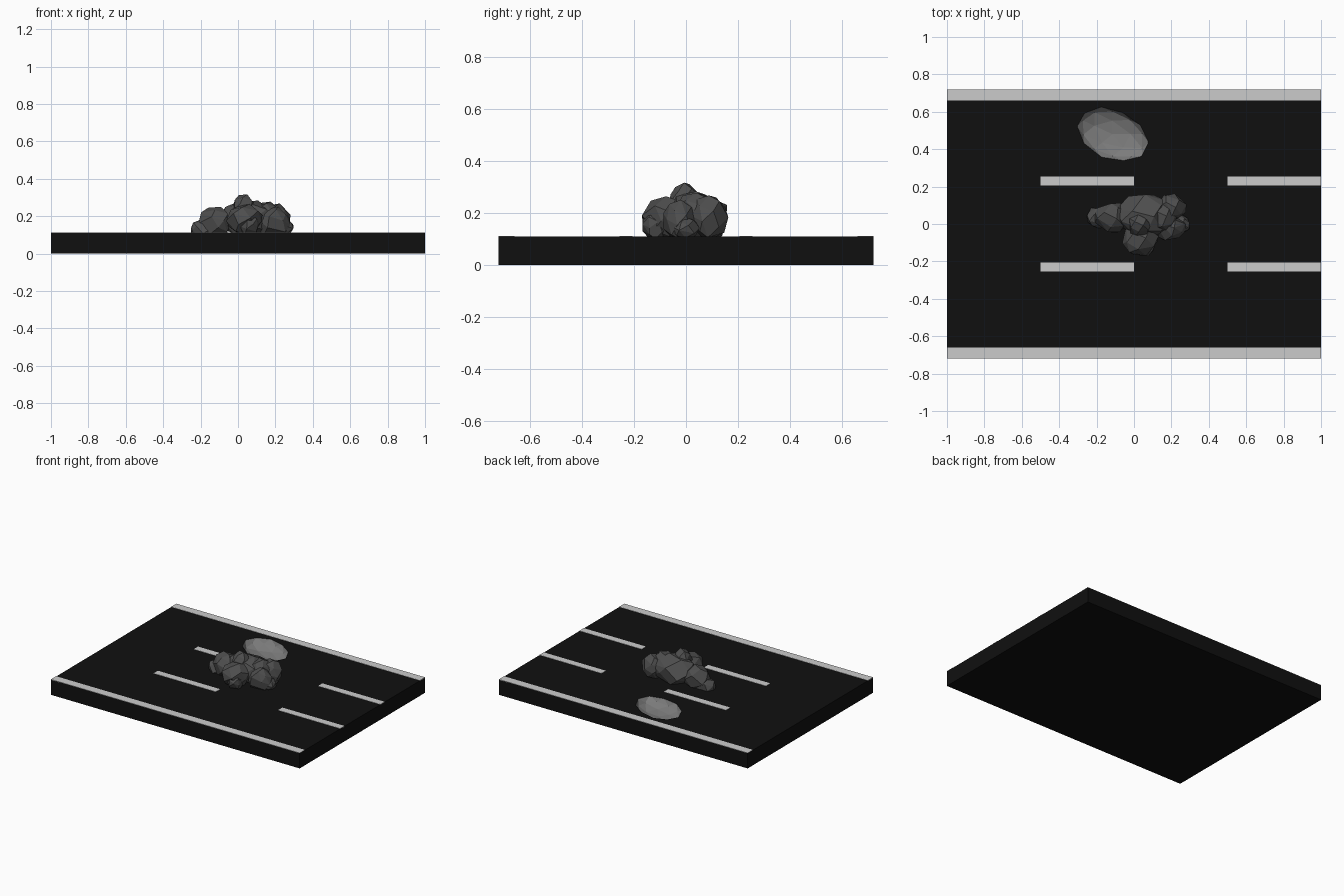
import bpy, bmesh, math, random
from mathutils import Vector, Matrix

if "Cube" in bpy.data.objects:
    bpy.data.objects.remove(bpy.data.objects["Cube"])

TOP = 0.11


def material(name, v):
    m = bpy.data.materials.new(name)
    m.diffuse_color = (v, v, v, 1)
    m.use_nodes = True
    m.node_tree.nodes["Principled BSDF"].inputs["Base Color"].default_value = m.diffuse_color
    return m


asphalt = material("asphalt", 0.005)
paint = material("road_paint", 0.6)
stone = material("stone", 0.075)
rubble = material("pothole_grey", 0.2)


def make(name, bm, mat):
    bmesh.ops.recalc_face_normals(bm, faces=bm.faces)
    me = bpy.data.meshes.new(name)
    bm.to_mesh(me)
    bm.free()
    me.materials.append(mat)
    ob = bpy.data.objects.new(name, me)
    bpy.context.collection.objects.link(ob)
    return ob


def box(name, x0, x1, y0, y1, z0, z1, mat):
    bm = bmesh.new()
    bmesh.ops.create_cube(bm, size=1)
    for v in bm.verts:
        v.co = ((x0 + x1) / 2 + v.co.x * (x1 - x0),
                (y0 + y1) / 2 + v.co.y * (y1 - y0),
                (z0 + z1) / 2 + v.co.z * (z1 - z0))
    return make(name, bm, mat)


# Road slab with a shallow faceted pothole
road = box("road", -1, 1, -0.72, 0.72, 0, TOP, asphalt)
bm = bmesh.new()
bmesh.ops.create_icosphere(bm, subdivisions=2, radius=1)
random.seed(4)
for v in bm.verts:
    v.co *= random.uniform(0.97, 1.05)
bm.transform(Matrix.Translation((-0.115, 0.48, TOP + 0.003))
             @ Matrix.Rotation(math.radians(-25), 4, 'Z')
             @ Matrix.Diagonal((0.197, 0.132, 0.065, 1)))
cutter = make("pothole_cutter", bm, rubble)
cutter.hide_render = True
mod = road.modifiers.new("pothole", 'BOOLEAN')
mod.object = cutter
mod.operation = 'DIFFERENCE'
mod.solver = 'EXACT'
mod.material_mode = 'TRANSFER'
bpy.context.view_layer.objects.active = road
bpy.ops.object.modifier_apply(modifier=mod.name)
bpy.data.objects.remove(cutter)

# Painted edge lines and lane dashes
for side, s in (("left", 1), ("right", -1)):
    a, b = sorted((s * 0.66, s * 0.72))
    box(f"edge_line_{side}", -1, 1, a, b, TOP - 0.002, TOP + 0.002, paint)
    a, b = sorted((s * 0.205, s * 0.255))
    for i, x in enumerate((-0.5, 0.5)):
        box(f"lane_dash_{side}_{i}", x, x + 0.5, a, b, TOP - 0.002, TOP + 0.002, paint)


# Boulder: overlapping angular chunks, each the hull of jittered points on an ellipsoid
def chunk(name, centre, radii, seed, count=24):
    rnd = random.Random(seed)
    bm = bmesh.new()
    for i in range(count):
        z = 1 - 2 * (i + 0.5) / count
        a = i * 2.39996 + rnd.uniform(-0.3, 0.3)
        r = math.sqrt(1 - z * z)
        k = rnd.uniform(0.96, 1.08)
        p = [centre[j] + radii[j] * k * c
             for j, c in enumerate((r * math.cos(a), r * math.sin(a), z))]
        p[2] = max(p[2], TOP - 0.01)
        bm.verts.new(p)
    res = bmesh.ops.convex_hull(bm, input=bm.verts)
    loose = [v for v in bm.verts if not v.link_faces]
    bmesh.ops.delete(bm, geom=loose, context='VERTS')
    bmesh.ops.dissolve_limit(bm, angle_limit=math.radians(14),
                             verts=bm.verts, edges=bm.edges)
    return make(name, bm, stone)


CHUNKS = [
    ("core", (0.06, 0.04, 0.18), (0.16, 0.125, 0.105)),
    ("front", (0.035, -0.075, 0.18), (0.095, 0.10, 0.085)),
    ("peak", (0.03, -0.005, 0.24), (0.065, 0.06, 0.077)),
    ("left", (-0.12, 0.035, 0.165), (0.095, 0.085, 0.085)),
    ("left_toe", (-0.185, 0.035, 0.125), (0.07, 0.06, 0.06)),
    ("right_back", (0.2, 0.09, 0.18), (0.08, 0.075, 0.09)),
    ("right_front", (0.19, -0.02, 0.165), (0.085, 0.07, 0.085)),
    ("right_toe", (0.245, 0.0, 0.14), (0.055, 0.05, 0.045)),
    ("upper_right", (0.15, 0.04, 0.215), (0.08, 0.08, 0.062)),
    ("front_toe", (0.06, -0.115, 0.15), (0.055, 0.055, 0.06)),
]
for i, (name, c, r) in enumerate(CHUNKS):
    chunk("boulder_" + name, c, r, 11 + i)
